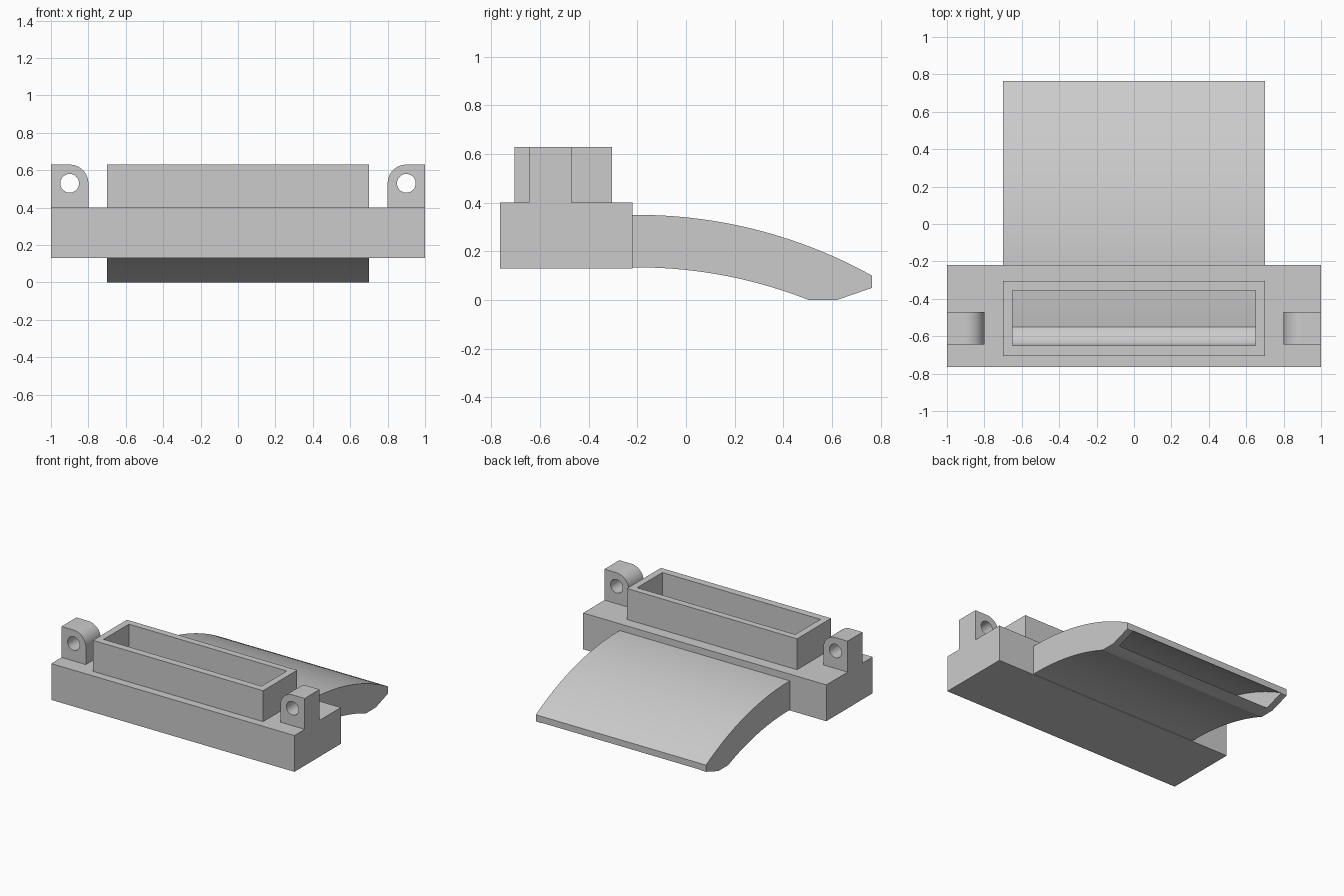
import bpy, bmesh
from math import sin, cos, pi, sqrt, radians

cube = bpy.data.objects.get("Cube")
if cube:
    bpy.data.objects.remove(cube, do_unlink=True)

grey = bpy.data.materials.new("plain grey")
grey.use_nodes = True
grey.diffuse_color = (0.6, 0.6, 0.6, 1)
grey.node_tree.nodes["Principled BSDF"].inputs["Base Color"].default_value = (0.6, 0.6, 0.6, 1)


def prism(name, profile, lo, hi, axis):
    """Extrude a closed profile along x (profile is y, z) or y (profile is x, z)."""
    bm = bmesh.new()

    def ring(d):
        return [bm.verts.new((d, a, b) if axis == "x" else (a, d, b)) for a, b in profile]

    r0, r1 = ring(lo), ring(hi)
    bm.faces.new(r0)
    bm.faces.new(r1)
    n = len(profile)
    for i in range(n):
        j = (i + 1) % n
        bm.faces.new((r0[i], r0[j], r1[j], r1[i]))
    bmesh.ops.recalc_face_normals(bm, faces=bm.faces)
    mesh = bpy.data.meshes.new(name)
    bm.to_mesh(mesh)
    bm.free()
    mesh.materials.append(grey)
    obj = bpy.data.objects.new(name, mesh)
    bpy.context.collection.objects.link(obj)
    return obj


def rect(a0, a1, b0, b1):
    return [(a0, b0), (a1, b0), (a1, b1), (a0, b1)]


def arc(ca, cb, r, start, end, n):
    angles = [radians(start + (end - start) * i / n) for i in range(n + 1)]
    return [(ca + r * cos(t), cb + r * sin(t)) for t in angles]


def bend(top, radius, y0, y1, n=24):
    """Points of a long downward arc whose crest is at y = -0.2."""
    ys = [y0 + (y1 - y0) * i / n for i in range(n + 1)]
    return [(y, top - radius + sqrt(radius ** 2 - (y + 0.2) ** 2)) for y in ys]


def select(obj):
    bpy.ops.object.select_all(action="DESELECT")
    obj.select_set(True)
    bpy.context.view_layer.objects.active = obj


def carve(obj, cutter):
    select(obj)
    mod = obj.modifiers.new("carve", "BOOLEAN")
    mod.operation = "DIFFERENCE"
    mod.solver = "EXACT"
    mod.object = cutter
    bpy.ops.object.modifier_apply(modifier=mod.name)


UPPER, LOWER = 1.987, 1.92

# Solid outer parts
base = prism("base_block", rect(-0.765, -0.22, 0.13, 0.40), -1, 1, "x")
collar = prism("inlet_collar", rect(-0.705, -0.305, 0.40, 0.63), -0.7, 0.7, "x")
spout_profile = (bend(0.35, UPPER, -0.22, 0.765) + [(0.765, 0.05), (0.62, 0)]
                 + bend(0.134, LOWER, 0.505, -0.22))
spout = prism("curved_spout", spout_profile, -0.7, 0.7, "x")

# Hollow channel from the collar down and out through the spout tip
channel_profile = ([(-0.355, 0.75)] + bend(0.303, UPPER, -0.355, 0.8)
                   + bend(0.184, LOWER, 0.8, -0.55)
                   + arc(-0.55, 0.265, 0.1, 270, 180, 10)[1:] + [(-0.65, 0.75)])
channel = prism("channel_cutter", channel_profile, -0.65, 0.65, "x")
channel.hide_render = True
for part in (base, collar, spout):
    carve(part, channel)

# Drilled mounting lugs, rounded on the inner top corner
lug_profile = [(1, 0.40), (1, 0.63)] + arc(0.9, 0.53, 0.1, 90, 180, 12) + [(0.8, 0.40)]
lug = prism("mounting_lugs", lug_profile, -0.645, -0.47, "y")
drill = prism("drill_cutter", arc(0.9, 0.53, 0.05, 0, 348.75, 31), -0.8, -0.3, "y")
drill.hide_render = True
carve(lug, drill)
mirror = lug.modifiers.new("mirror", "MIRROR")
mirror.use_axis[0] = True
bpy.ops.object.modifier_apply(modifier=mirror.name)

for cutter in (channel, drill):
    bpy.data.objects.remove(cutter, do_unlink=True)

# Smooth the curves, keep the edges crisp
for part in (base, collar, spout, lug):
    select(part)
    bpy.ops.object.shade_smooth_by_angle(angle=pi / 9)
